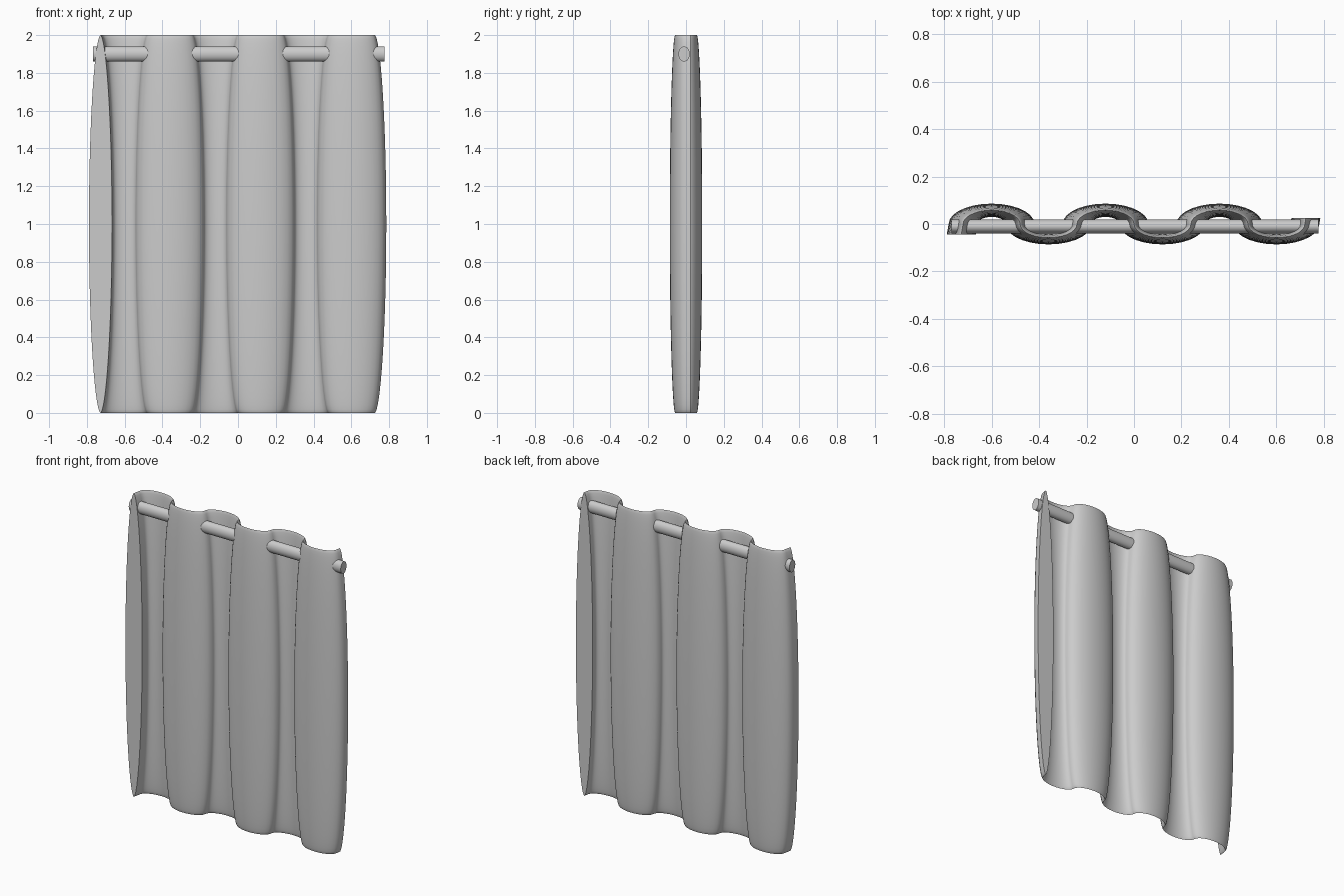
import bpy, bmesh
from math import sin, cos, pi

if "Cube" in bpy.data.objects:
    bpy.data.objects.remove(bpy.data.objects["Cube"])

PERIOD, HALF_X, HALF_Y = 0.48, 0.12, 0.058   # fold spacing and centre-line size
THICK_X, THICK_Y = 0.061, 0.028              # padding at mid height
ARC, RING = 14, 64


def wave_path():
    """Six half-ellipse folds; each point is (x, y, offset x, offset y)."""
    pts = [(-0.728, -0.045, -THICK_X, 0.0)]
    for i in range(6):
        cx = -0.60 + i * PERIOD / 2
        s = 1 if i % 2 == 0 else -1          # back fold, front fold
        for k in range(0 if i == 0 else 1, ARC + 1):
            a = pi - pi * k / ARC
            pts.append((cx + HALF_X * cos(a), s * HALF_Y * sin(a),
                        s * THICK_X * cos(a), THICK_Y * sin(a)))
    pts.append((0.724, 0.025, -THICK_X, 0.0))
    return pts


def finish(obj, angle):
    bpy.ops.object.select_all(action='DESELECT')
    obj.select_set(True)
    bpy.context.view_layer.objects.active = obj
    bpy.ops.object.shade_smooth_by_angle(angle=angle)


# Curtain: a lens-shaped section swept along the folds
bm = bmesh.new()
rings = []
for x, y, ox, oy in wave_path():
    ring = []
    for j in range(RING):
        a = 2 * pi * j / RING
        t = abs(sin(a)) ** 1.1 * (1 if sin(a) >= 0 else -1)
        ring.append(bm.verts.new((x + ox * t, y + oy * t, 1 - cos(a))))
    rings.append(ring)
for r0, r1 in zip(rings, rings[1:]):
    for j in range(RING):
        k = (j + 1) % RING
        bm.faces.new((r0[j], r0[k], r1[k], r1[j]))
bm.faces.new(rings[0])
bm.faces.new(rings[-1])
bmesh.ops.recalc_face_normals(bm, faces=bm.faces)
mesh = bpy.data.meshes.new("curtain")
bm.to_mesh(mesh)
bm.free()
curtain = bpy.data.objects.new("curtain", mesh)
bpy.context.collection.objects.link(curtain)
finish(curtain, 0.9)

# Curtain rod: slightly oval bar threaded through the folds
bpy.ops.mesh.primitive_cylinder_add(vertices=32, radius=1, depth=1.545,
                                    location=(0.004, -0.01, 1.9),
                                    rotation=(0, pi / 2, 0))
rod = bpy.context.object
rod.name = "curtain_rod"
rod.scale = (0.04, 0.03, 1)
bpy.ops.object.transform_apply(location=False, rotation=True, scale=True)
finish(rod, 0.6)
